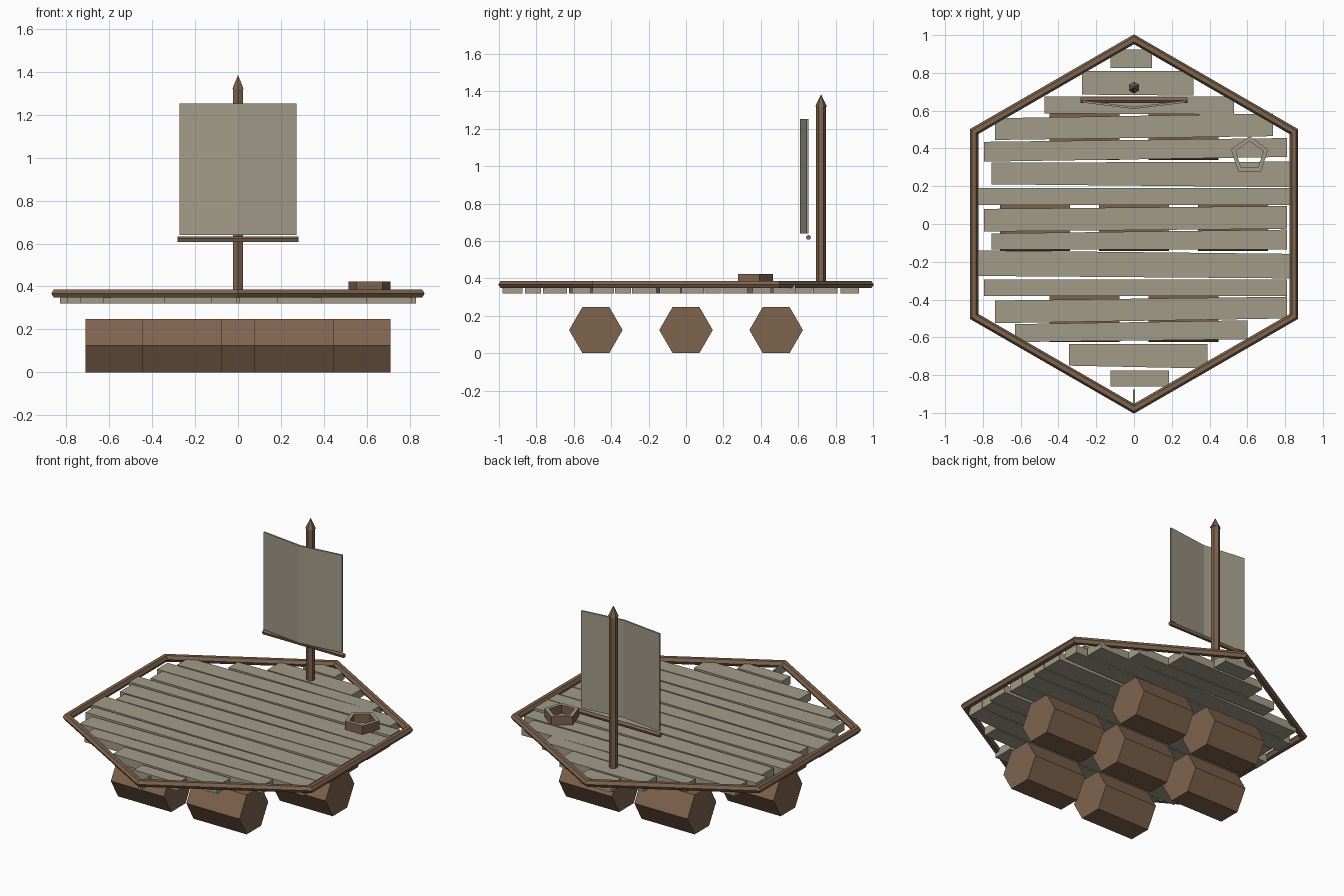
import bpy
from math import sin, cos, pi, radians

if "Cube" in bpy.data.objects:
    bpy.data.objects.remove(bpy.data.objects["Cube"])


def material(name, rgb):
    m = bpy.data.materials.new(name)
    m.diffuse_color = (*rgb, 1)
    m.use_nodes = True
    m.node_tree.nodes["Principled BSDF"].inputs["Base Color"].default_value = m.diffuse_color
    return m


BROWN = material("brown wood", (0.21, 0.125, 0.076))
GREY = material("weathered grey", (0.365, 0.33, 0.25))


def make(name, verts, faces, *mats):
    me = bpy.data.meshes.new(name)
    me.from_pydata(verts, [], faces)
    for m in mats:
        me.materials.append(m)
    ob = bpy.data.objects.new(name, me)
    bpy.context.collection.objects.link(ob)
    return ob


def loft(name, rings, mat, closed=False):
    """Skin a list of equal-sized rings, capped or joined end to end."""
    n, k = len(rings[0]), len(rings)
    verts = [v for r in rings for v in r]
    faces = []
    for i in range(k if closed else k - 1):
        a, b = i * n, ((i + 1) % k) * n
        for j in range(n):
            j2 = (j + 1) % n
            faces.append((a + j, a + j2, b + j2, b + j))
    if not closed:
        faces.append(tuple(reversed(range(n))))
        faces.append(tuple(range((k - 1) * n, k * n)))
    ob = make(name, verts, faces, mat)
    import bmesh
    bm = bmesh.new()
    bm.from_mesh(ob.data)
    bmesh.ops.recalc_face_normals(bm, faces=bm.faces)
    bm.to_mesh(ob.data)
    bm.free()
    return ob


def circle(n, r, start=0):
    return [(r * cos(start + 2 * pi * i / n), r * sin(start + 2 * pi * i / n)) for i in range(n)]


def x_prism(name, n, r, x0, x1, y, z, start=0):
    return loft(name, [[(x, y + a, z + b) for a, b in circle(n, r, start)] for x in (x0, x1)], BROWN)


# Seven hexagonal barrels in a honeycomb layout
for y, xs in ((-0.482, (-0.263, 0.263)), (0, (-0.525, 0, 0.525)), (0.482, (-0.263, 0.263))):
    for x in xs:
        x_prism("barrel", 6, 0.143, x - 0.185, x + 0.185, y, 0.124)

# Uneven deck planks: x range, then near/far y at the left and right ends
planks = [
    (-0.125, 0.095, 0.825, 0.925, 0.825, 0.925),
    (-0.275, 0.315, 0.685, 0.81, 0.68, 0.81),
    (-0.475, 0.53, 0.585, 0.675, 0.58, 0.675),
    (-0.735, 0.735, 0.445, 0.56, 0.465, 0.585),
    (-0.795, 0.81, 0.33, 0.435, 0.355, 0.455),
    (-0.755, 0.83, 0.21, 0.325, 0.195, 0.33),
    (-0.83, 0.83, 0.10, 0.19, 0.10, 0.19),
    (-0.795, 0.81, -0.04, 0.08, -0.025, 0.095),
    (-0.755, 0.81, -0.135, -0.05, -0.135, -0.03),
    (-0.83, 0.83, -0.275, -0.14, -0.288, -0.158),
    (-0.795, 0.81, -0.38, -0.293, -0.38, -0.293),
    (-0.735, 0.81, -0.525, -0.405, -0.50, -0.385),
    (-0.63, 0.60, -0.625, -0.53, -0.61, -0.51),
    (-0.345, 0.39, -0.75, -0.635, -0.765, -0.635),
    (-0.125, 0.185, -0.86, -0.775, -0.86, -0.775),
    (-0.006, 0.006, -0.98, -0.875, -0.98, -0.875),
]
for x0, x1, a, b, c, d in planks:
    foot = [(x0, a), (x1, c), (x1, d), (x0, b)]
    loft("deck_plank", [[(x, y, z) for x, y in foot] for z in (0.32, 0.37)], GREY)

# Hexagonal rim rail with mitred corners
rings = []
for i in range(6):
    t = radians(30 + 60 * i)
    rings.append([((0.978 + a / cos(pi / 6)) * cos(t), (0.978 + a / cos(pi / 6)) * sin(t), 0.367 + b)
                  for a, b in circle(6, 0.0225)])
loft("rim_rail", rings, BROWN, closed=True)

# Mast with pointed cap
MY = 0.722
loft("mast", [[(a, MY + b, z) for a, b in circle(6, r, pi / 2)]
              for z, r in ((0.34, 0.026), (1.32, 0.026), (1.32, 0.031), (1.383, 0.001))], BROWN)

# Lower yard
x_prism("yard", 5, 0.0145, -0.282, 0.282, 0.655, 0.619, pi / 2)

# Sail folded along its middle
outline = [(-0.273, 0.643), (0, 0.609), (0.273, 0.643), (0.273, 0.654), (0, 0.620), (-0.273, 0.654)]
sv = [(x, y, z) for z in (0.64, 1.253) for x, y in outline]
sf = [(j, (j + 1) % 6, (j + 1) % 6 + 6, j + 6) for j in range(6)]
sf += [(5, 4, 1, 0), (4, 3, 2, 1), (6, 7, 10, 11), (7, 8, 9, 10)]
make("sail", sv, sf, GREY)

# Pentagonal ring on the deck: brown walls, grey rim
pent = [[(0.612 + a, 0.362 + b, z) for a, b in circle(5, r, pi / 2)]
        for r, z in ((0.103, 0.365), (0.103, 0.424), (0.077, 0.424), (0.077, 0.365))]
ring = loft("fire_ring", pent, BROWN, closed=True)
ring.data.materials.append(GREY)
for p in ring.data.polygons:
    p.material_index = 1 if p.normal.z > 0.9 else 0
